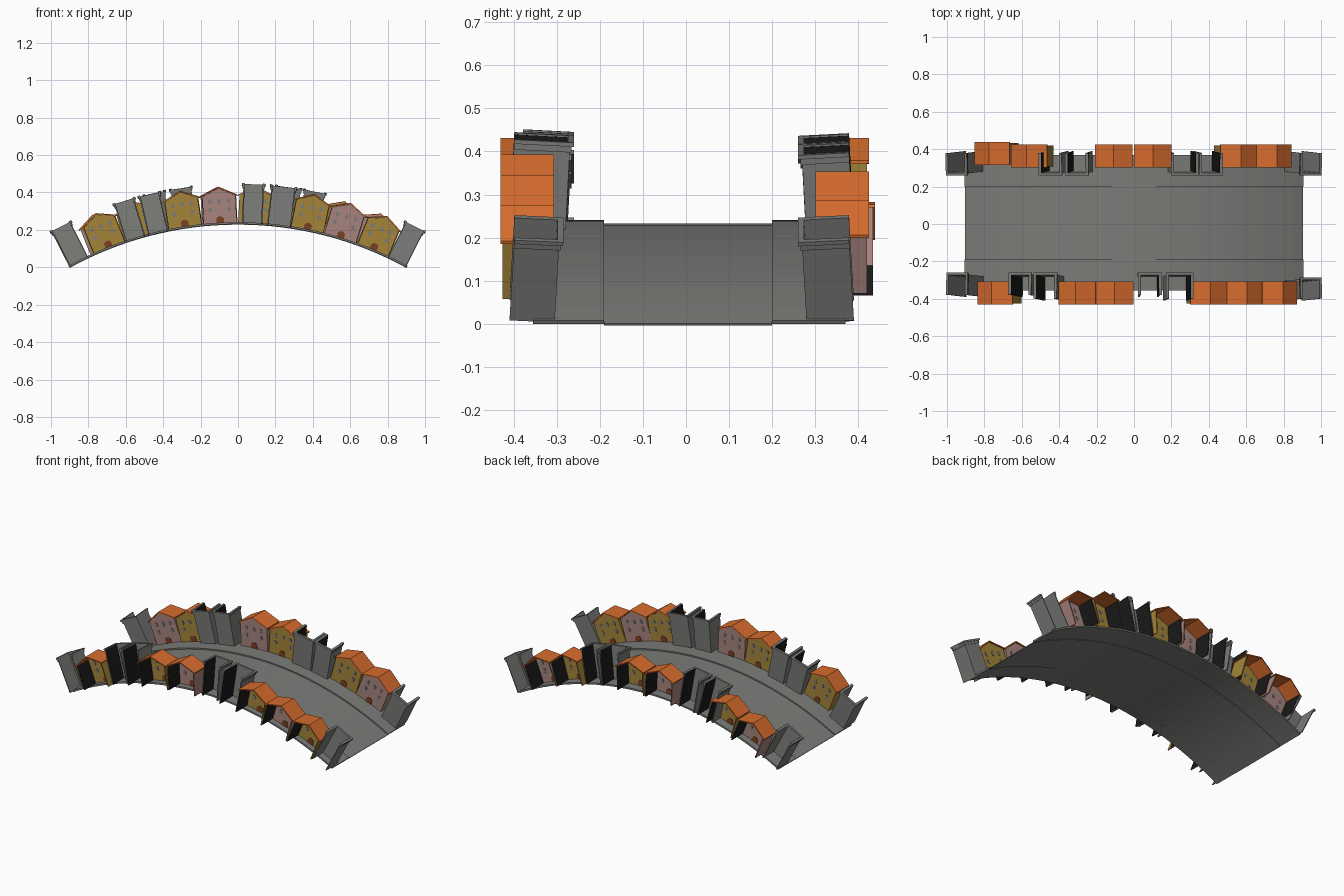
import bpy, bmesh, math
from mathutils import Matrix

if "Cube" in bpy.data.objects:
    bpy.data.objects.remove(bpy.data.objects["Cube"])

R = 1.876            # radius of the arched street
CZ = 0.237 - R       # height of the arc centre
MAX_A = math.radians(28.85)


def material(name, rgb):
    m = bpy.data.materials.new(name)
    m.diffuse_color = (*rgb, 1)
    m.use_nodes = True
    m.node_tree.nodes["Principled BSDF"].inputs["Base Color"].default_value = m.diffuse_color
    return m


GREY = material("stone grey", (0.2, 0.2, 0.19))
YELLOW = material("ochre plaster", (0.37, 0.23, 0.04))
PINK = material("pink plaster", (0.39, 0.23, 0.21))
ORANGE = material("orange tiles", (0.68, 0.15, 0.027))
BROWN = material("door brown", (0.2, 0.05, 0.016))
GLASS = material("window grey", (0.2, 0.2, 0.21))
BLACK = material("dark lining", (0.01, 0.01, 0.01))


def prism(bm, profile, y0, y1):
    """Extrude an x-z outline from y0 to y1."""
    a = [bm.verts.new((x, y0, z)) for x, z in profile]
    b = [bm.verts.new((x, y1, z)) for x, z in profile]
    n = len(profile)
    bm.faces.new(a)
    bm.faces.new(b[::-1])
    for i in range(n):
        bm.faces.new((a[i], b[i], b[(i + 1) % n], a[(i + 1) % n]))


def box(bm, x0, x1, y0, y1, z0, z1):
    prism(bm, [(x0, z0), (x1, z0), (x1, z1), (x0, z1)], y0, y1)


def finish(bm, name, mat, matrix=Matrix()):
    bmesh.ops.recalc_face_normals(bm, faces=bm.faces)
    me = bpy.data.meshes.new(name)
    bm.to_mesh(me)
    bm.free()
    me.materials.append(mat)
    ob = bpy.data.objects.new(name, me)
    ob.matrix_world = matrix
    bpy.context.collection.objects.link(ob)
    return ob


def on_arc(x_mid):
    """Frame standing on the arc; x_mid is measured at half building height."""
    a = math.asin(x_mid / (R + 0.1))
    return (Matrix.Translation((R * math.sin(a), 0, CZ + R * math.cos(a)))
            @ Matrix.Rotation(a, 4, 'Y'))


# Street: a thin arched strip with raised pavements and kerbs
def arched_strip(name, y0, y1, r0, r1, steps=32):
    bm = bmesh.new()
    angs = [MAX_A * (2 * i / steps - 1) for i in range(steps + 1)]
    outline = [(r1 * math.sin(a), CZ + r1 * math.cos(a)) for a in angs]
    outline += [(r0 * math.sin(a), CZ + r0 * math.cos(a)) for a in reversed(angs)]
    prism(bm, outline, y0, y1)
    return finish(bm, name, GREY)


arched_strip("road", -0.19, 0.2, R - 0.009, R - 0.004)
arched_strip("front_pavement", -0.355, -0.19, R - 0.006, R + 0.004)
arched_strip("back_pavement", 0.2, 0.37, R - 0.006, R + 0.004)


def side_linings(name, mtx, s, h, t, near, far, tall):
    """Dark plates on the inner faces of both side walls."""
    bm = bmesh.new()
    for k in (-1, 1):
        xs = sorted((k * (h - t), k * (h - t - 0.002)))
        box(bm, *xs, *sorted((s * (near + t), s * far)), 0.001, tall)
    finish(bm, name + "_lining", BLACK, mtx)


# Gabled house front, open on the side away from the road
def house(name, x, s, wall, w=0.185, eave=0.145, peak=0.189, shift=0.0):
    mtx = on_arc(x)
    h, t = w / 2, 0.004
    near, far = 0.313 + shift, 0.426 + shift
    bm = bmesh.new()
    gable = [(-h, 0), (h, 0), (h, eave), (0, peak), (-h, eave)]
    prism(bm, gable, *sorted((s * near, s * (near + t))))
    for k in (-1, 1):
        xs = sorted((k * h, k * (h - t)))
        box(bm, *xs, *sorted((s * (near + t), s * far)), 0, eave)
    finish(bm, name + "_walls", wall, mtx)
    side_linings(name, mtx, s, h, t, near, far, eave)

    bm = bmesh.new()
    e = h + 0.008
    low = [(-e, eave - 0.003), (0, peak + 0.001), (e, eave - 0.003)]
    prism(bm, low + [(px, pz + 0.007) for px, pz in reversed(low)],
          *sorted((s * (near - 0.006), s * (far + 0.005))))
    finish(bm, name + "_roof", ORANGE, mtx)

    # oval windows and a door, visible on both faces of the front wall
    windows, doors = bmesh.new(), bmesh.new()
    sides = [sorted((s * (near - 0.003), s * near)),
             sorted((s * (near + t), s * (near + t + 0.003)))]
    for y0, y1 in sides:
        for cx, cz in ((-0.05, 0.075), (0.05, 0.075), (-0.05, 0.12),
                       (0.0, 0.12), (0.05, 0.12)):
            oval = [(cx + 0.01 * math.cos(q * math.pi / 4),
                     cz + 0.014 * math.sin(q * math.pi / 4)) for q in range(8)]
            prism(windows, oval, y0, y1)
        arch = [(-0.02, 0), (0.02, 0), (0.02, 0.026), (0.01, 0.037),
                (-0.01, 0.037), (-0.02, 0.026)]
        prism(doors, arch, y0, y1)
    finish(windows, name + "_windows", GLASS, mtx)
    finish(doors, name + "_door", BROWN, mtx)


# Grey facade shell: road wall and two side walls, open behind and on top
def shell(name, x, s, w=0.115, tall=0.21, near=0.28, far=0.39, lined=True):
    lean = Matrix.Rotation(s * math.radians(3), 4, 'X')
    pivot = Matrix.Translation((0, s * far, 0))
    mtx = on_arc(x) @ pivot @ lean @ pivot.inverted()
    h, t = w / 2, 0.005

    def u_shape(bm, grow, z0, z1):
        hw, n = h + grow, near - grow
        box(bm, -hw, hw, *sorted((s * n, s * (near + t))), z0, z1)
        for k in (-1, 1):
            xs = sorted((k * hw, k * (h - t)))
            box(bm, *xs, *sorted((s * (near + t), s * far)), z0, z1)

    bm = bmesh.new()
    u_shape(bm, 0, 0, tall)
    finish(bm, name + "_walls", GREY, mtx)
    bm = bmesh.new()
    u_shape(bm, 0.004, tall - 0.02, tall - 0.006)
    u_shape(bm, 0.009, tall - 0.006, tall + 0.004)
    finish(bm, name + "_cornice", GREY, mtx)
    if lined:
        side_linings(name, mtx, s, h, t, near, far, tall)


# Rows: (kind, x at mid height)
front = [("g", -0.897), ("y", -0.725), ("g", -0.578), ("g", -0.45), ("y", -0.297),
         ("p", -0.1), ("g", 0.08), ("g", 0.232), ("y", 0.39), ("p", 0.575),
         ("y", 0.76), ("g", 0.897)]
back = [("g", -0.9), ("p", -0.74), ("y", -0.548), ("g", -0.425), ("g", -0.29),
        ("p", -0.105), ("y", 0.098), ("g", 0.258), ("g", 0.39), ("y", 0.545),
        ("p", 0.73), ("g", 0.897)]
for row, s, items in (("front", -1, front), ("back", 1, back)):
    for i, (kind, x) in enumerate(items):
        if kind == "g":
            near = 0.305 if (s < 0 and x > 0.8) else 0.28
            far = 0.41 if (s < 0 and i in (3, 7, 11)) else 0.39
            wide = 0.13 if i == 7 else 0.11
            shell(f"{row}_facade_{i}", x, s, wide, near=near, far=far,
                  lined=abs(x) < 0.8)
        else:
            shift = 0.0 if s < 0 else (0.008 if i == 1 else -0.006)
            house(f"{row}_house_{i}", x, s, YELLOW if kind == "y" else PINK,
                  shift=shift)
